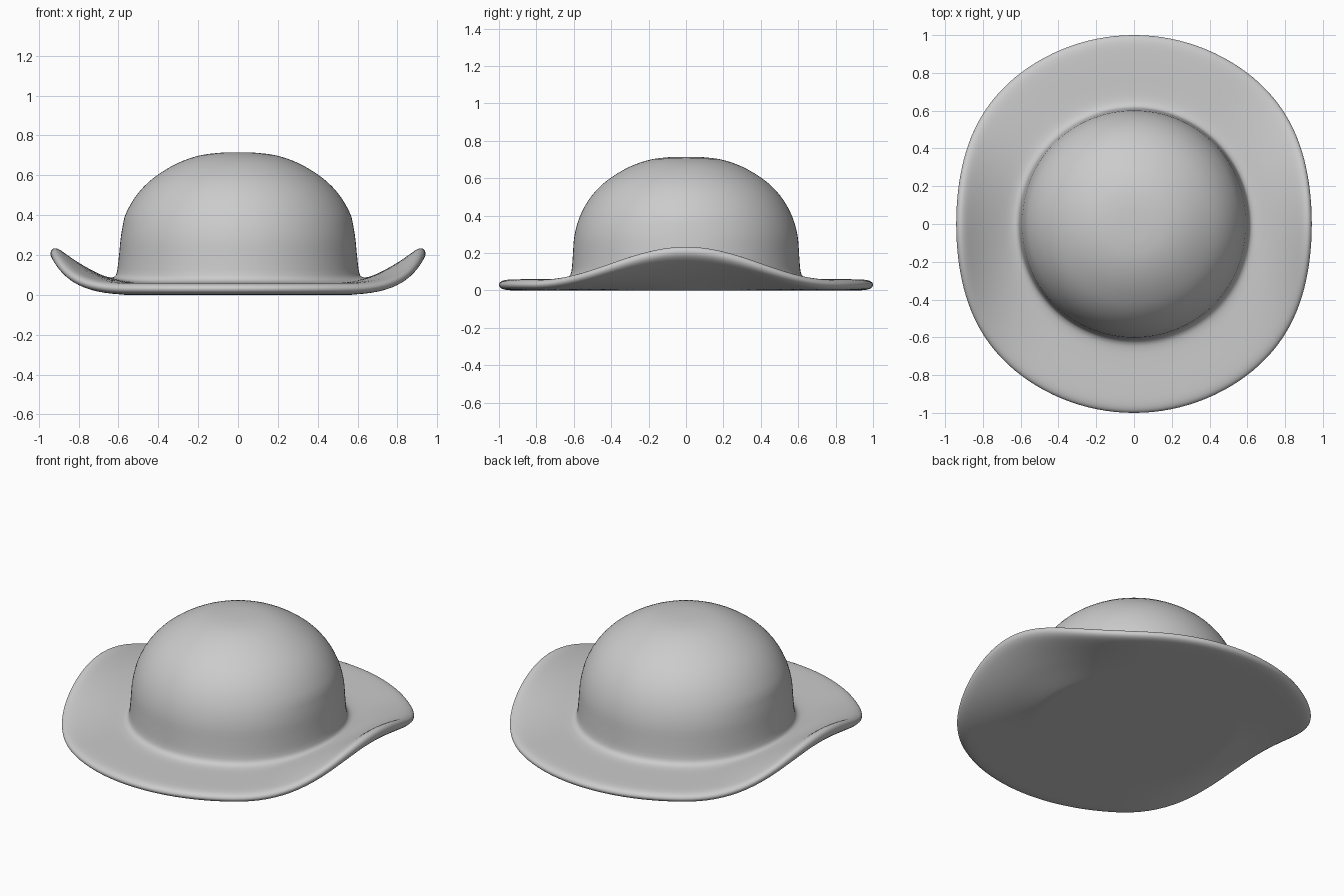
import bpy, bmesh, math
from mathutils import Vector

if "Cube" in bpy.data.objects:
    bpy.data.objects.remove(bpy.data.objects["Cube"])

SEGS = 128

# Half profile (radius, height): underside, rolled rim, brim, fillet, crown
profile = [(0.25, 0), (0.5, 0), (0.6, 0), (0.7, 0), (0.8, 0), (0.9, 0), (0.96, 0.003),
           (0.99, 0.013), (1.0, 0.03), (0.99, 0.047), (0.96, 0.057), (0.9, 0.06),
           (0.8, 0.06), (0.71, 0.06), (0.66, 0.063), (0.63, 0.073), (0.613, 0.1),
           (0.605, 0.19), (0.597, 0.29), (0.57, 0.39), (0.52, 0.485), (0.45, 0.565),
           (0.36, 0.63), (0.27, 0.675), (0.18, 0.702), (0.09, 0.713)]


def smooth(pts, steps=3):
    """Catmull-Rom refinement of an open profile."""
    p = [Vector(q) for q in pts]
    p = [p[0]] + p + [p[-1]]
    out = []
    for a, b, c, d in zip(p, p[1:], p[2:], p[3:]):
        for k in range(steps):
            t = k / steps
            out.append(0.5 * (2 * b + (c - a) * t + (2 * a - 5 * b + 4 * c - d) * t * t
                              + (3 * b - a - 3 * c + d) * t ** 3))
    return out + [p[-1]]


def curl(r, ang, z):
    """Roll the left and right sides of the brim upward."""
    x, y = r * math.cos(ang), r * math.sin(ang)
    t = max(0.0, (r - 0.57) / 0.43)
    s = abs(math.sin(ang))
    g = 0.5 * (1 + math.cos(math.pi * min(1, s / 0.83)))
    inward = g * (0.063 * t ** 2.5 + 0.6 * t * (z - 0.03))
    return (x - math.copysign(inward, x), y, z + 0.192 * g * t ** 1.25)


# Hat body: revolved profile with curled brim
bm = bmesh.new()
rings = [[bm.verts.new(curl(p.x, 2 * math.pi * i / SEGS, p.y)) for i in range(SEGS)]
         for p in smooth(profile)]
for a, b in zip(rings, rings[1:]):
    for i in range(SEGS):
        j = (i + 1) % SEGS
        bm.faces.new((a[i], a[j], b[j], b[i]))
for ring, z in ((rings[0], 0), (rings[-1], 0.714)):
    centre = bm.verts.new((0, 0, z))
    for i in range(SEGS):
        bm.faces.new((ring[i], ring[(i + 1) % SEGS], centre))
bmesh.ops.recalc_face_normals(bm, faces=bm.faces)
for f in bm.faces:
    f.smooth = True
mesh = bpy.data.meshes.new("bowler_hat")
bm.to_mesh(mesh)
bm.free()
bpy.context.collection.objects.link(bpy.data.objects.new("bowler_hat", mesh))
